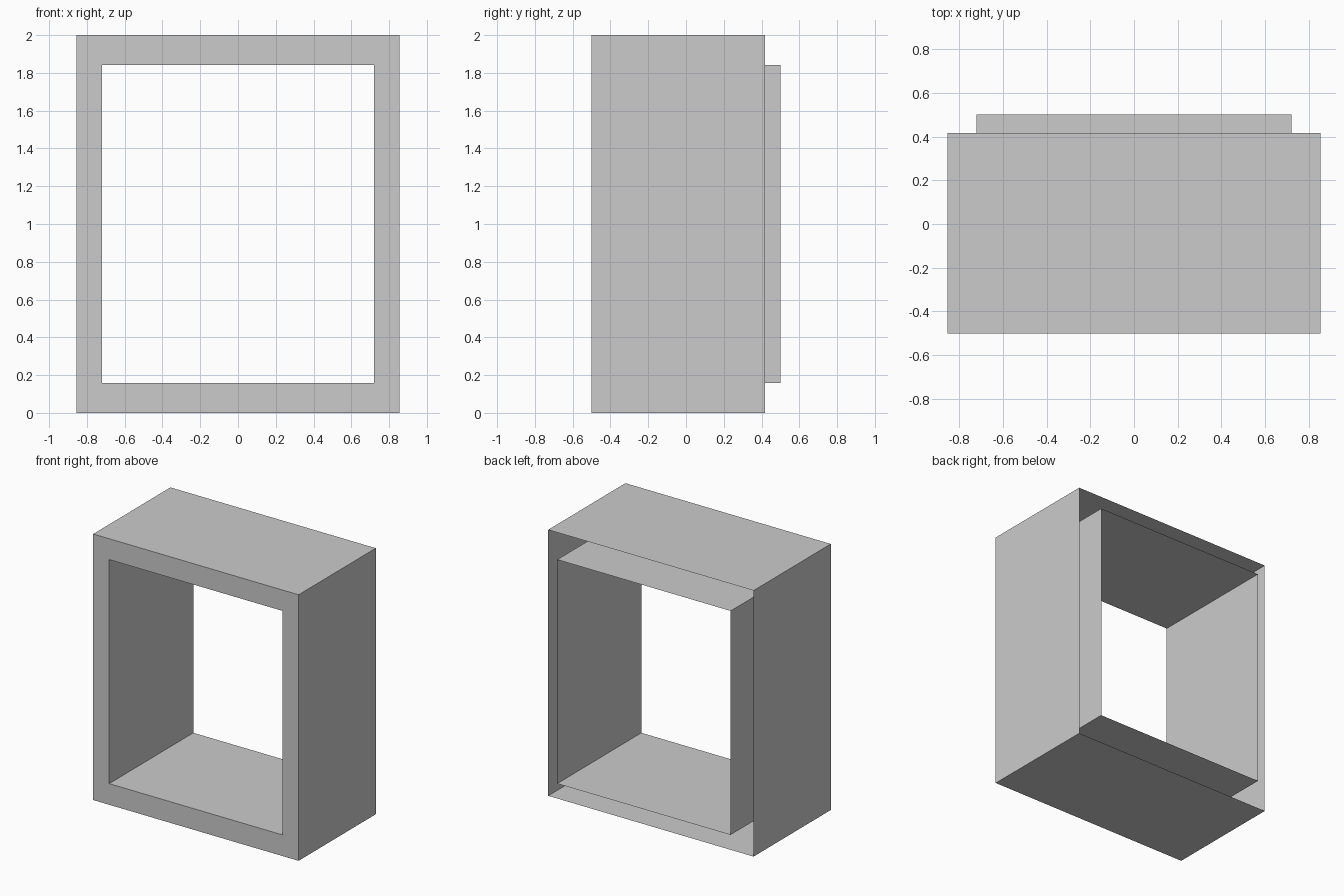
import bpy, bmesh

if "Cube" in bpy.data.objects:
    bpy.data.objects.remove(bpy.data.objects["Cube"])

OUTER = (0.854, 0.0, 2.0)        # half width, bottom, top
INNER = (0.721, 0.159, 1.843)
FRONT, OUTER_BACK, INNER_BACK = -0.5, 0.417, 0.5


def rectangle(bm, size, y):
    """Rectangular loop of four vertices facing the front."""
    w, z0, z1 = size
    return [bm.verts.new((x, y, z)) for x, z in ((-w, z0), (w, z0), (w, z1), (-w, z1))]


def join(bm, a, b):
    """Four faces between two rectangular loops."""
    for i in range(4):
        j = (i + 1) % 4
        bm.faces.new((a[i], a[j], b[j], b[i]))


bm = bmesh.new()
# Outer casing, front rim and inner sleeve; the back gap between them stays open
loops = [
    rectangle(bm, OUTER, OUTER_BACK),
    rectangle(bm, OUTER, FRONT),
    rectangle(bm, INNER, FRONT),
    rectangle(bm, INNER, INNER_BACK),
]
for a, b in zip(loops, loops[1:]):
    join(bm, b, a)

mesh = bpy.data.meshes.new("window_frame")
bm.to_mesh(mesh)
bm.free()
frame = bpy.data.objects.new("window_frame", mesh)
bpy.context.collection.objects.link(frame)
